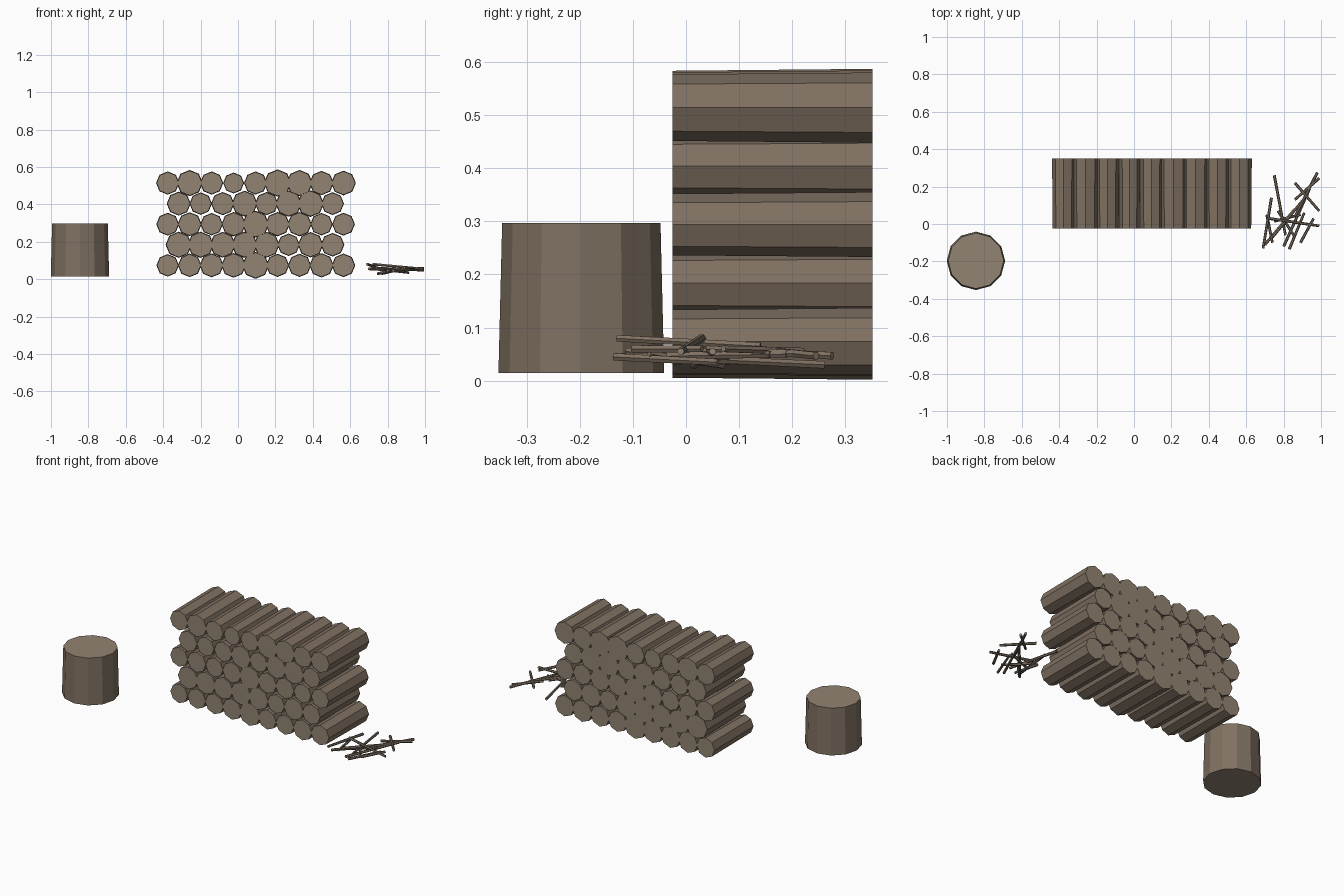
import bpy, bmesh, math
from mathutils import Vector

def material(name, color):
    m = bpy.data.materials.new(name)
    m.diffuse_color = (*color, 1)
    return m

bark = material("bark", (0.215, 0.165, 0.122))
cut = material("cut_wood", (0.29, 0.23, 0.17))

def rod(name, a, b, r1, r2, sides, end_mat):
    """Flat-shaded tapered cylinder from point a (radius r1) to b (radius r2)."""
    a, b = Vector(a), Vector(b)
    d = (b - a).normalized()
    # keep one vertex pointing along +x (or sideways) for a fixed facet layout
    u = Vector((1, 0, 0)) if abs(d.x) < 1e-6 else d.cross(Vector((0, 0, 1))).normalized()
    v = d.cross(u)
    bm = bmesh.new()
    rings = []
    for p, r in ((a, r1), (b, r2)):
        rings.append([bm.verts.new(p + r * (u * math.cos(t) + v * math.sin(t)))
                      for t in (2 * math.pi * i / sides for i in range(sides))])
    for i in range(sides):
        j = (i + 1) % sides
        bm.faces.new((rings[0][i], rings[0][j], rings[1][j], rings[1][i]))
    for cap in (rings[0][::-1], rings[1]):
        bm.faces.new(cap).material_index = 1
    me = bpy.data.meshes.new(name)
    bm.to_mesh(me)
    bm.free()
    me.materials.append(bark)
    me.materials.append(end_mat)
    ob = bpy.data.objects.new(name, me)
    bpy.context.collection.objects.link(ob)
    return ob

# stacked logs: rows of 9 and 8, radii in thousandths
rows = [
    (60, 63, 64, 66, 72, 62, 62, 65, 63),
    (70, 70, 69, 70, 69, 60, 68, 63),
    (61, 64, 60, 65, 72, 65, 65, 60, 61),
    (64, 60, 62, 69, 62, 70, 71, 61),
    (62, 70, 62, 56, 62, 73, 70, 65, 66),
]
for k, radii in enumerate(rows):
    x0 = -0.376 if k % 2 == 0 else -0.317
    z = 0.074 + 0.11 * k
    for i, r in enumerate(radii):
        x = x0 + 0.1175 * i
        r /= 1000
        rod("stacked_log", (x, -0.025, z), (x, 0.351, z), r * 0.95, r, 8, cut)

# chopping stump
rod("chopping_stump", (-0.845, -0.197, 0.015), (-0.845, -0.197, 0.297), 0.156, 0.149, 12, cut)

# pile of kindling sticks: start and end points
sticks = [
    ((0.75, 0.26, 0.03), (0.81, -0.06, 0.045)),
    ((0.98, 0.275, 0.047), (0.86, 0.04, 0.06)),
    ((0.86, 0.22, 0.055), (0.99, 0.07, 0.06)),
    ((0.99, 0.245, 0.047), (0.86, 0.13, 0.06)),
    ((0.735, 0.14, 0.065), (0.69, -0.13, 0.08)),
    ((0.72, 0.03, 0.08), (0.99, -0.01, 0.055)),
    ((0.74, -0.07, 0.06), (0.93, 0.16, 0.05)),
    ((0.70, -0.11, 0.055), (0.86, 0.08, 0.045)),
    ((0.83, -0.135, 0.045), (0.91, 0.06, 0.035)),
    ((0.89, -0.10, 0.06), (0.96, 0.03, 0.06)),
    ((0.77, 0.07, 0.03), (0.86, -0.07, 0.05)),
    ((0.71, 0.05, 0.055), (0.74, -0.10, 0.06)),
    ((0.80, -0.12, 0.045), (0.94, 0.19, 0.05)),
    ((0.75, 0.015, 0.03), (0.89, 0.05, 0.055)),
]
for a, b in sticks:
    rod("kindling_stick", a, b, 0.008, 0.007, 6, cut)
